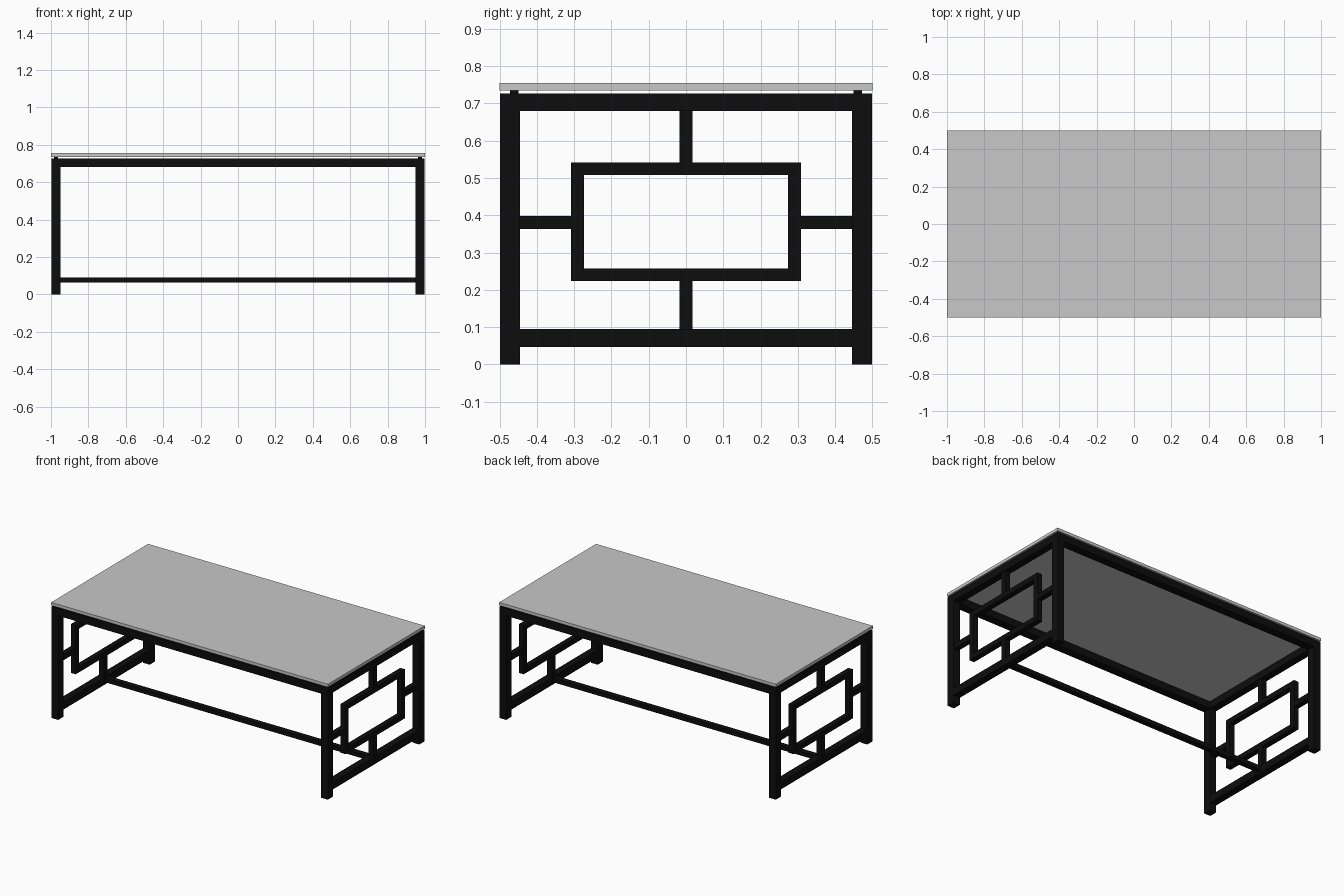
import bpy

if "Cube" in bpy.data.objects:
    bpy.data.objects.remove(bpy.data.objects["Cube"], do_unlink=True)


def make_material(name, value):
    mat = bpy.data.materials.new(name)
    mat.use_nodes = True
    color = (value, value, value, 1)
    mat.diffuse_color = color
    mat.node_tree.nodes["Principled BSDF"].inputs["Base Color"].default_value = color
    return mat


black = make_material("black_metal", 0.004)
grey = make_material("grey_glass", 0.58)


def box(name, x, y, z, mat=black):
    """Box from its (low, high) extent on each axis."""
    spans = (x, y, z)
    bpy.ops.mesh.primitive_cube_add(size=1, location=[(a + b) / 2 for a, b in spans])
    obj = bpy.context.object
    obj.name = name
    obj.scale = [b - a for a, b in spans]
    bpy.ops.object.transform_apply(location=False, rotation=False, scale=True)
    obj.data.materials.append(mat)
    return obj


def span(a, b, side):
    return tuple(sorted((a * side, b * side)))


LEG_X, LEG_Y = 0.95, 0.445        # inner faces of the legs
TOP, RAIL = 0.727, 0.68           # top frame heights
RING_Y, RING_LOW, RING_HIGH = 0.308, 0.223, 0.542
BAR, STUB = 0.034, 0.018          # ring bar thickness, half stub width

# Glass top and long frame rails
box("glass_top", (-1, 1), (-0.5, 0.5), (0.735, 0.755), grey)
for side, label in ((-1, "front"), (1, "back")):
    box(label + "_top_rail", (-LEG_X, LEG_X), span(LEG_Y, 0.499, side), (RAIL, TOP))

# Low stretcher joining the two ends
box("stretcher", (-LEG_X, LEG_X), (-STUB, STUB), (0.063, 0.09))

for sx, end in ((1, "left"), (-1, "right")):
    rail_x = span(LEG_X, 0.998, sx)
    ring_x = span(0.957, 0.992, sx)

    # End rails
    box(end + "_top_rail", rail_x, (-LEG_Y, LEG_Y), (RAIL, TOP))
    box(end + "_bottom_rail", rail_x, (-LEG_Y, LEG_Y), (0.047, 0.095))

    # Legs, glass pads, and ring sides with their stubs
    for sy, face in ((-1, "front"), (1, "back")):
        tag = f"{end}_{face}"
        box(tag + "_leg", rail_x, span(LEG_Y, 0.499, sy), (0, TOP))
        box(tag + "_pad", span(0.963, 0.985, sx), span(0.45, 0.473, sy), (TOP, 0.735))
        box(tag + "_ring_side", ring_x, span(RING_Y - BAR, RING_Y, sy), (RING_LOW, RING_HIGH))
        box(tag + "_side_stub", ring_x, span(RING_Y, LEG_Y, sy), (0.363, 0.398))

    # Ring top and bottom with their stubs
    inner = (BAR - RING_Y, RING_Y - BAR)
    box(end + "_ring_top", ring_x, inner, (RING_HIGH - BAR, RING_HIGH))
    box(end + "_ring_bottom", ring_x, inner, (RING_LOW, RING_LOW + BAR))
    box(end + "_upper_stub", ring_x, (-STUB, STUB), (RING_HIGH, RAIL))
    box(end + "_lower_stub", ring_x, (-STUB, STUB), (0.095, RING_LOW))
